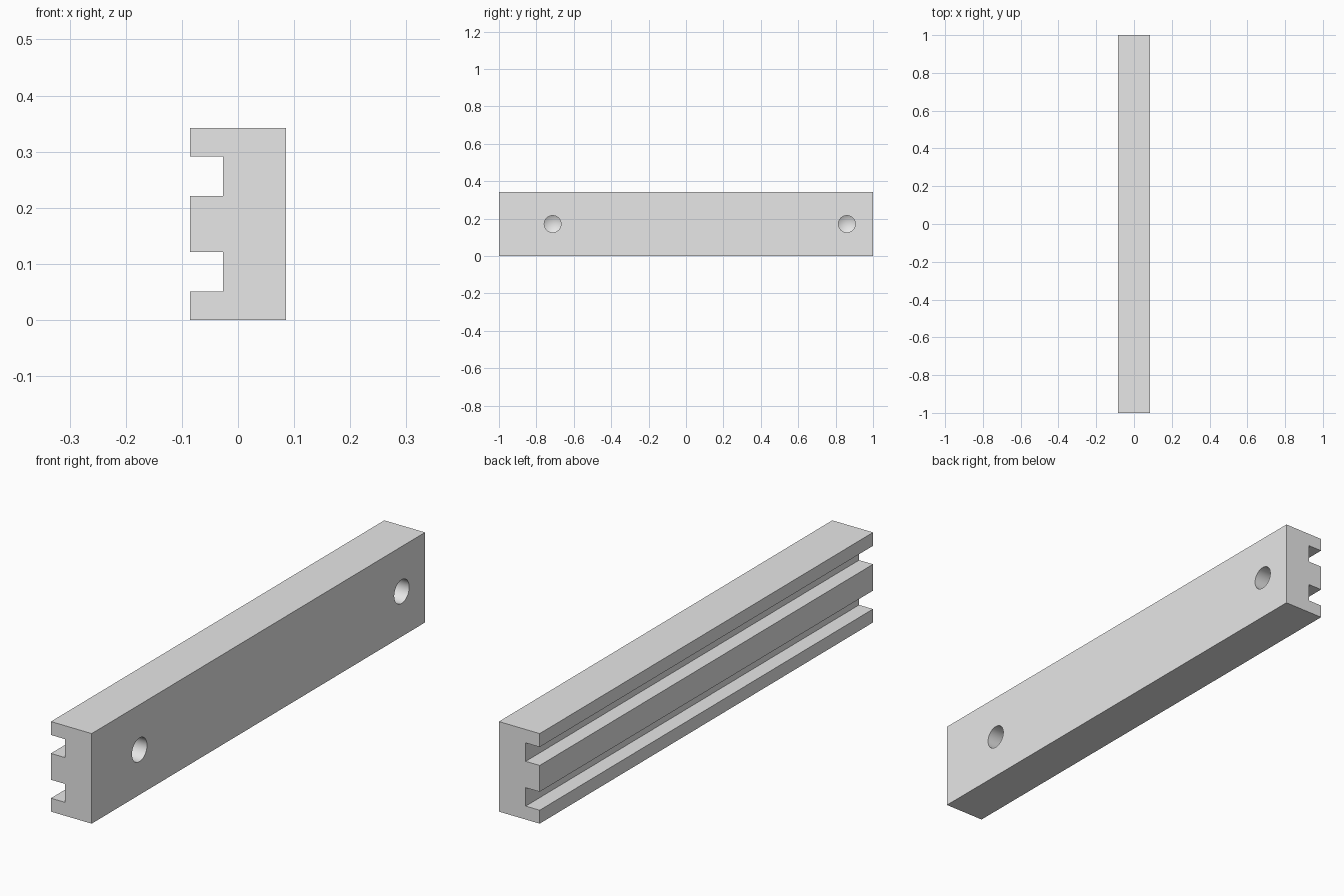
import bpy
import bmesh
import math
from mathutils import Vector

cube = bpy.data.objects.get("Cube")
if cube:
    bpy.data.objects.remove(cube, do_unlink=True)

LENGTH, HEIGHT, HALF_W = 2.0, 0.342, 0.0855
MID = HEIGHT / 2
SLOT_FLOOR = -0.027
SLOT_IN, SLOT_OUT = 0.05, 0.12       # slot edges measured from mid height
HOLE_R, HOLE_DEPTH = 0.045, 0.1
HOLE_Y = (-0.713, 0.86)

grey = bpy.data.materials.new("plain grey")
grey.use_nodes = True
colour = (0.8, 0.8, 0.8, 1)
grey.diffuse_color = colour
grey.node_tree.nodes["Principled BSDF"].inputs["Base Color"].default_value = colour


def make_object(name, bm):
    bmesh.ops.recalc_face_normals(bm, faces=bm.faces)
    mesh = bpy.data.meshes.new(name)
    bm.to_mesh(mesh)
    bm.free()
    mesh.materials.append(grey)
    obj = bpy.data.objects.new(name, mesh)
    bpy.context.collection.objects.link(obj)
    return obj


# Bar: section with two slots in its right side, extruded along y
half = [(-HALF_W, MID + SLOT_IN), (SLOT_FLOOR, MID + SLOT_IN),
        (SLOT_FLOOR, MID + SLOT_OUT), (-HALF_W, MID + SLOT_OUT),
        (-HALF_W, HEIGHT), (HALF_W, HEIGHT)]
section = half + [(x, HEIGHT - z) for x, z in reversed(half)]
bm = bmesh.new()
face = bm.faces.new([bm.verts.new((x, -LENGTH / 2, z)) for x, z in section])
end = bmesh.ops.extrude_face_region(bm, geom=[face])["geom"]
bmesh.ops.translate(bm, vec=(0, LENGTH, 0),
                    verts=[v for v in end if isinstance(v, bmesh.types.BMVert)])
bar = make_object("slotted_bar", bm)

# Drill shapes: blind holes with conical ends, turned about the x axis
outside, floor = HALF_W + 0.05, HALF_W - HOLE_DEPTH
tip = floor - HOLE_R * math.tan(math.radians(31))
drill = [(outside, 0), (outside, HOLE_R), (floor, HOLE_R), (tip, 0)]
bm = bmesh.new()
for y in HOLE_Y:
    verts = [bm.verts.new((x, y, MID + r)) for x, r in drill]
    edges = [bm.edges.new(pair) for pair in zip(verts, verts[1:])]
    bmesh.ops.spin(bm, geom=verts + edges, cent=Vector((0, y, MID)),
                   axis=(1, 0, 0), angle=math.tau, steps=48)
bmesh.ops.remove_doubles(bm, verts=bm.verts, dist=0.0001)
cutter = make_object("hole_cutter", bm)
cutter.hide_render = True

# Drill the bar and discard the cutter
cut = bar.modifiers.new("holes", 'BOOLEAN')
cut.object = cutter
cut.operation = 'DIFFERENCE'
cut.solver = 'EXACT'
bpy.ops.object.select_all(action='DESELECT')
bar.select_set(True)
bpy.context.view_layer.objects.active = bar
bpy.ops.object.modifier_apply(modifier=cut.name)
bpy.data.objects.remove(cutter, do_unlink=True)
bpy.ops.object.shade_smooth_by_angle(angle=math.radians(30))
